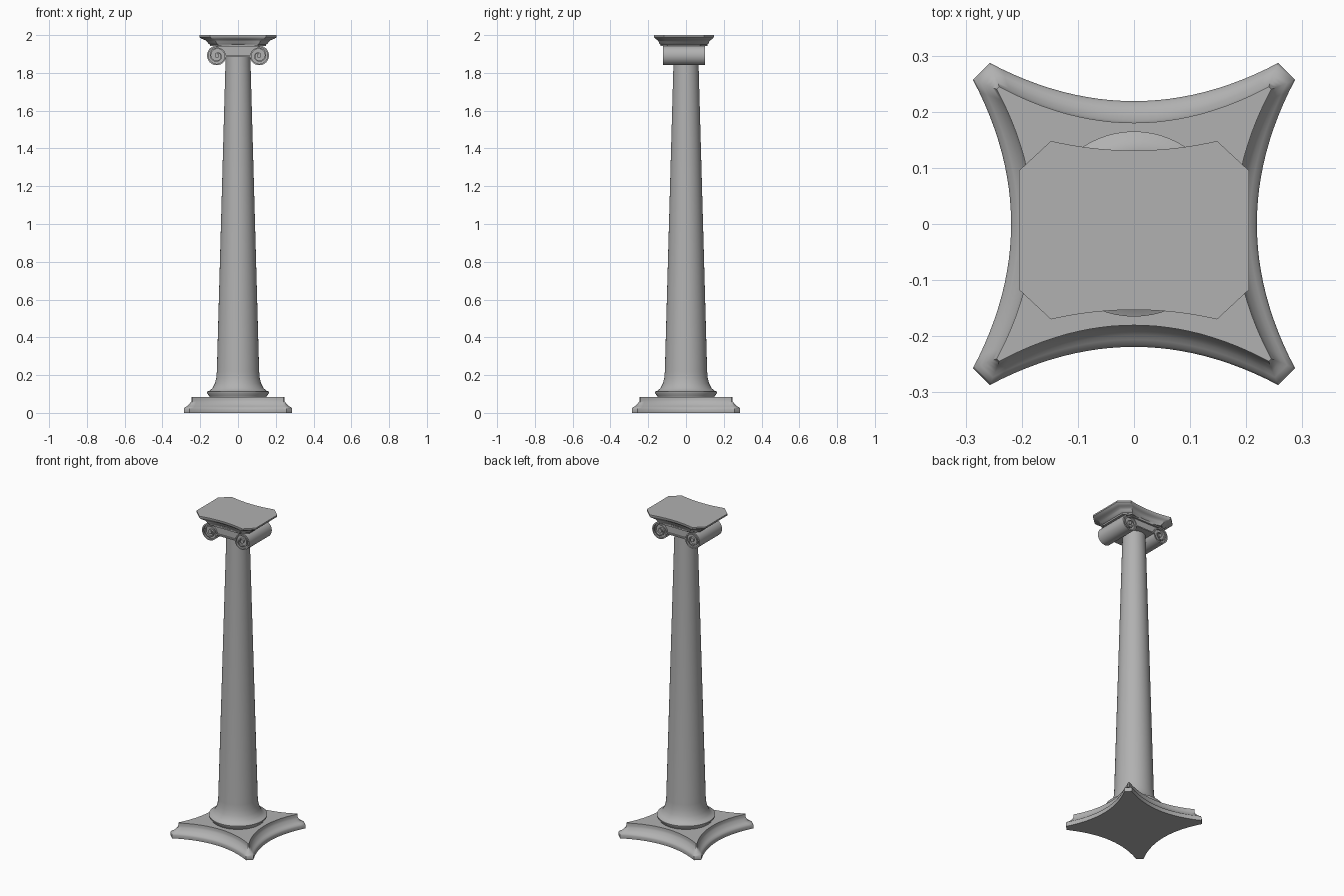
import bpy
from math import sin, cos, pi

if "Cube" in bpy.data.objects:
    bpy.data.objects.remove(bpy.data.objects["Cube"])

stone = bpy.data.materials.new("stone")
stone.diffuse_color = (0.44, 0.44, 0.44, 1)
stone.use_nodes = True
stone.node_tree.nodes["Principled BSDF"].inputs["Base Color"].default_value = stone.diffuse_color


def make(name, verts, faces, angle=35):
    me = bpy.data.meshes.new(name)
    me.from_pydata(verts, [], faces)
    me.materials.append(stone)
    ob = bpy.data.objects.new(name, me)
    bpy.context.collection.objects.link(ob)
    bpy.ops.object.select_all(action='DESELECT')
    ob.select_set(True)
    bpy.context.view_layer.objects.active = ob
    bpy.ops.object.mode_set(mode='EDIT')
    bpy.ops.mesh.select_all(action='SELECT')
    bpy.ops.mesh.normals_make_consistent(inside=False)
    bpy.ops.object.mode_set(mode='OBJECT')
    bpy.ops.object.shade_smooth_by_angle(angle=angle * pi / 180)
    return ob


def loft(name, rings, angle=35):
    """Skin equal-length rings and cap both ends."""
    n = len(rings[0])
    verts = [p for r in rings for p in r]
    faces = [(k * n + i, k * n + (i + 1) % n, (k + 1) * n + (i + 1) % n, (k + 1) * n + i)
             for k in range(len(rings) - 1) for i in range(n)]
    faces += [tuple(range(n))[::-1], tuple(range(len(verts) - n, len(verts)))]
    return make(name, verts, faces, angle)


def extrude(name, outline, y0, y1):
    """Extrude an x-z outline along y."""
    return loft(name, [[(x, y, z) for x, z in outline] for y in (y0, y1)])


# plinth: four concave sides with clipped corners
def plinth_ring(d, z, n=24):
    xc, yc, ym = 0.257 - 0.4 * d, 0.287 - d, 0.219 - 0.92 * d
    side = []
    for i in range(n + 1):
        t = 1 - 2 * i / n
        side.append((xc * t, ym + (yc - ym) * t * t))
    ring = []
    for k in range(4):
        c, s = round(cos(k * pi / 2)), round(sin(k * pi / 2))
        ring += [(c * x - s * y, s * x + c * y, z) for x, y in side]
    return ring


loft("plinth", [plinth_ring(d, z) for d, z in
                [(0.001, 0), (0, 0.004), (0, 0.02), (0.004, 0.028), (0.014, 0.034), (0.023, 0.040),
                 (0.03, 0.047), (0.035, 0.054), (0.039, 0.060), (0.042, 0.068), (0.042, 0.085)]], 62)

# tapered shaft with flared foot
shaft = [(0.15, 0.083), (0.152, 0.09), (0.164, 0.103), (0.165, 0.112), (0.15, 0.118), (0.135, 0.131),
         (0.123, 0.155), (0.115, 0.185), (0.112, 0.22), (0.065, 1.90)]
N = 64
loft("shaft", [[(r * cos(2 * pi * i / N), r * sin(2 * pi * i / N), z) for i in range(N)]
               for r, z in shaft], 50)

# scrolls, rolled outward from the top band
YC = -0.011
CX, CZ, TURNS = 0.111, 1.891, 2.2


def spiral(t, inset=0.0):
    r = 0.054 - 0.043 * t ** 1.7 - inset
    a = pi / 2 + t * TURNS * 2 * pi
    return r * cos(a), r * sin(a)


for side, sx in (("left", 1), ("right", -1)):
    def place(p):
        return (sx * (p[0] - CX), p[1] + CZ)
    core = [place(spiral(i / 48 / TURNS, 0.002)) for i in range(48)]
    extrude(side + "_scroll_roll", core, YC - 0.100, YC + 0.100)
    steps = 96
    outer = [place(spiral(i / steps)) for i in range(steps + 1)]
    inner = [place(spiral(i / steps, 0.0085 - 0.003 * i / steps)) for i in range(steps + 1)]
    # spiral band as quads, full depth
    verts = []
    for o, p in zip(outer, inner):
        verts += [(q[0], y, q[1]) for q, y in
                  ((o, YC - 0.111), (p, YC - 0.111), (p, YC + 0.111), (o, YC + 0.111))]
    faces = [(4 * i + j, 4 * i + (j + 1) % 4, 4 * i + 4 + (j + 1) % 4, 4 * i + 4 + j)
             for i in range(steps) for j in range(4)]
    faces += [(0, 1, 2, 3), tuple(range(4 * steps, 4 * steps + 4))]
    make(side + "_scroll_band", verts, faces)
    eye = [place((0.011 * cos(a * pi / 12), 0.011 * sin(a * pi / 12))) for a in range(24)]
    extrude(side + "_scroll_eye", eye, YC - 0.110, YC + 0.110)


# cushion joining the scrolls, with raised upper and lower edges
def strip(name, w, z0, z1, depth):
    extrude(name, [(-w, z0), (w, z0), (w, z1), (-w, z1)], YC - depth, YC + depth)


strip("capital_cushion", CX, 1.888, 1.944, 0.100)
strip("cushion_top_edge", CX, 1.9365, 1.945, 0.111)
strip("cushion_bottom_edge", 0.066, 1.885, 1.892, 0.111)


# abacus: concave front and back, straight ends, clipped corners
def abacus_ring(d, z, n=20):
    x0, x1 = 0.148 - 0.75 * d, 0.205 - d
    yc, ys, dip = 0.159 - 0.6 * d, 0.106 - 0.35 * d, 0.017
    back = []
    for i in range(n + 1):
        t = 1 - 2 * i / n
        back.append((x0 * t, yc - dip * (1 - t * t)))
    half = [(x1, ys)] + back + [(-x1, ys)]
    return [(x, y + YC, z) for x, y in half] + [(-x, -y + YC, z) for x, y in half]


loft("abacus", [abacus_ring(d, z) for d, z in
                [(0.058, 1.943), (0.056, 1.951), (0.048, 1.955), (0.042, 1.965), (0.034, 1.972),
                 (0.022, 1.977), (0.014, 1.980), (0.006, 1.985), (0, 1.991), (0, 2.0)]], 40)
